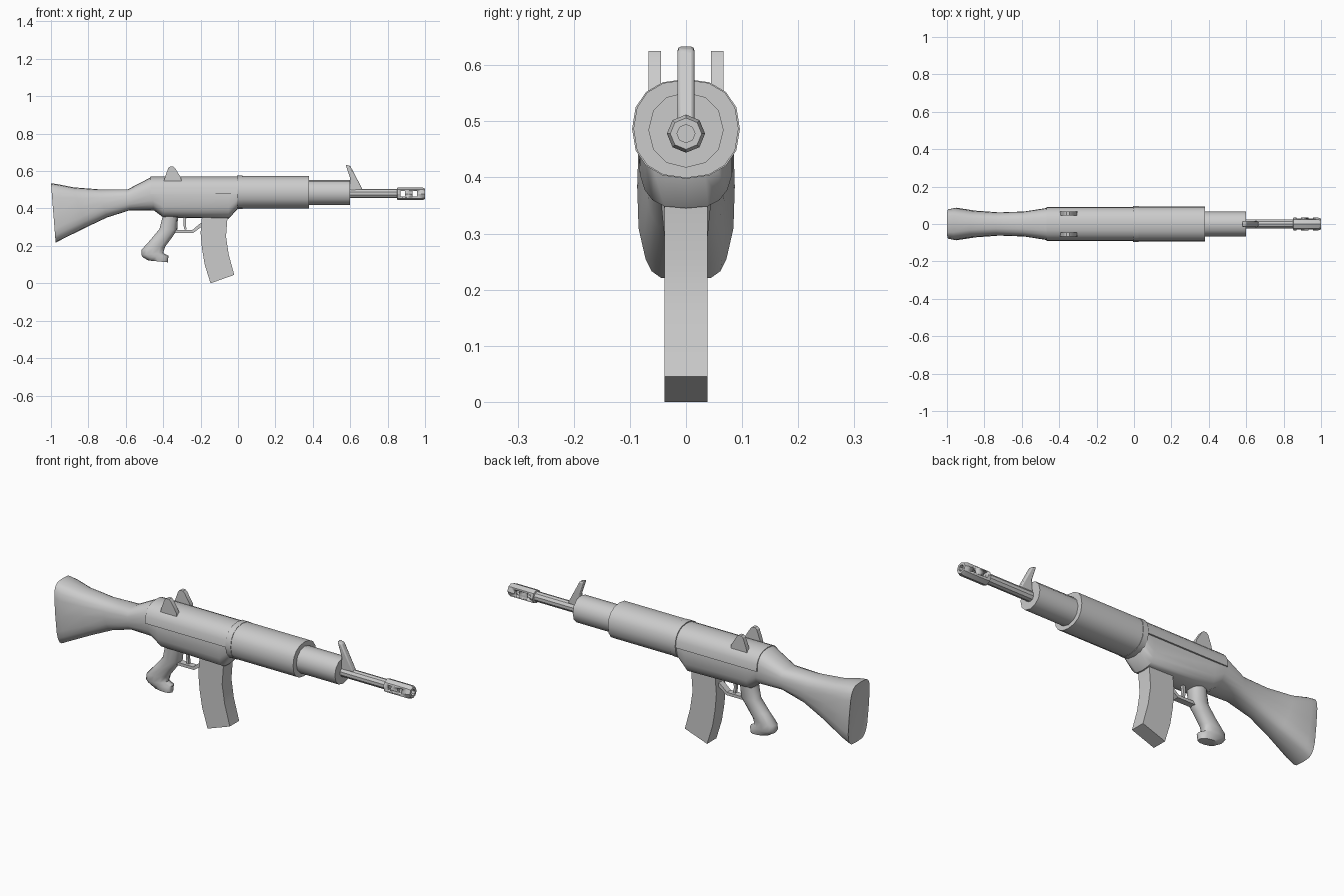
import bpy, bmesh, math

if "Cube" in bpy.data.objects:
    bpy.data.objects.remove(bpy.data.objects["Cube"])


def finish(name, bm, angle=35, bevel=0):
    bmesh.ops.recalc_face_normals(bm, faces=bm.faces)
    mesh = bpy.data.meshes.new(name)
    bm.to_mesh(mesh)
    bm.free()
    ob = bpy.data.objects.new(name, mesh)
    bpy.context.collection.objects.link(ob)
    if bevel:
        mod = ob.modifiers.new("bevel", 'BEVEL')
        mod.width, mod.segments = bevel, 2
    bpy.ops.object.select_all(action='DESELECT')
    ob.select_set(True)
    bpy.context.view_layer.objects.active = ob
    bpy.ops.object.shade_smooth_by_angle(angle=math.radians(angle))
    return ob


def loft(name, sections, n=16, half=False, angle=35):
    """Skin rounded rings; section = (xa, za, xb, zb, half width, roundness power)."""
    bm = bmesh.new()
    rings = []
    for xa, za, xb, zb, w, p in sections:
        ring = []
        for i in range(n):
            t = (i / (n - 1) - 0.5) * math.pi if half else i * 2 * math.pi / n
            c, s = (math.copysign(abs(v) ** (2 / p), v) for v in (math.cos(t), math.sin(t)))
            ring.append(bm.verts.new(((xa + xb) / 2 + c * (xa - xb) / 2, w * s,
                                      (za + zb) / 2 + c * (za - zb) / 2)))
        rings.append(ring)
    for a, b in zip(rings, rings[1:]):
        for i in range(n):
            j = (i + 1) % n
            bm.faces.new((a[i], a[j], b[j], b[i]))
    bm.faces.new(rings[0])
    bm.faces.new(rings[-1])
    return finish(name, bm, angle)


def tube(name, z, steps, n=16, p=2, squash=1):
    """Round part along x; steps = (x, radius)."""
    return loft(name, [(x, z + r, x, z - r, r * squash, p) for x, r in steps], n)


def prism(name, profile, w, y=0, bevel=0):
    """Side profile (x, z) extruded across y."""
    bm = bmesh.new()
    face = bm.faces.new([bm.verts.new((x, y - w, z)) for x, z in profile])
    out = bmesh.ops.extrude_face_region(bm, geom=[face])
    new = [v for v in out['geom'] if isinstance(v, bmesh.types.BMVert)]
    bmesh.ops.translate(bm, verts=new, vec=(0, 2 * w, 0))
    return finish(name, bm, 30, bevel)


# Stock flowing into the receiver, with a slightly hollow butt
loft("stock_and_receiver", [
    (-.985, .49, -.965, .28, .05, 3),
    (-1.0, .535, -.975, .217, .08, 4),
    (-.965, .53, -.935, .238, .087, 3.5),
    (-.88, .513, -.81, .30, .071, 3),
    (-.74, .502, -.70, .352, .062, 2.6),
    (-.59, .502, -.58, .39, .067, 2.6),
    (-.467, .566, -.45, .39, .087, 2.6),
    (-.40, .566, -.40, .352, .085, 3),
    (-.05, .566, -.05, .345, .085, 3),
    (0, .566, 0, .40, .085, 2.6)], n=20, angle=45)

# Receiver cover overhanging the lower half
loft("receiver_cover", [(x, .57, x, .386, .092, 2.4) for x in (-.467, 0)], n=11, half=True)

# Handguard, collar and forward sleeve
tube("handguard", .4865, [(0, .0875), (.38, .0875)], 16, 2.3, 1.07)
tube("collar", .4865, [(-.005, .089), (.025, .089)], 16, 2.3, 1.08)
tube("front_sleeve", .4845, [(.36, .067), (.60, .067)], 12, 2.1)

# Barrel and slotted muzzle
tube("barrel", .48, [(.58, .025), (.87, .025)], 10)
muzzle = tube("muzzle", .478, [(.85, .026), (.853, .034), (.985, .034), (1.0, .028),
                               (1.0, .016), (.865, .016)], 8)
for i, x in enumerate((.882, .944)):
    cutter = prism(f"slot_cutter_{i}", [(x - .012, .464), (x + .012, .464),
                                        (x + .012, .494), (x - .012, .494)], .06)
    cutter.hide_render = True
    cutter.hide_viewport = True
    mod = muzzle.modifiers.new("slot", 'BOOLEAN')
    mod.operation, mod.solver, mod.object = 'DIFFERENCE', 'EXACT', cutter

# Sights
prism("front_sight", [(.575, .635), (.60, .628), (.667, .50), (.595, .49), (.60, .56)],
      .015, bevel=.006)
for side, y in (("left", .056), ("right", -.056)):
    prism(f"rear_sight_{side}", [(-.40, .53), (-.39, .57), (-.372, .618), (-.362, .625), (-.346, .625),
                                 (-.336, .615), (-.305, .565), (-.30, .53)], .011, y)

# Pistol grip
loft("grip", [
    (-.40, .37, -.32, .37, .046, 2.4),
    (-.42, .29, -.325, .285, .038, 2.4),
    (-.47, .23, -.353, .245, .036, 2.4),
    (-.515, .18, -.39, .195, .037, 2.4),
    (-.517, .15, -.40, .162, .037, 2.4),
    (-.505, .137, -.372, .147, .036, 2.4),
    (-.48, .122, -.375, .112, .028, 2.4)], n=12, angle=50)

# Trigger and its guard
prism("trigger_guard", [(-.34, .284), (-.245, .284), (-.20, .322), (-.185, .31),
                        (-.24, .269), (-.34, .269)], .016)
prism("trigger", [(-.292, .37), (-.275, .37), (-.279, .315), (-.275, .287),
                  (-.287, .287), (-.292, .315)], .008)

# Curved magazine
prism("magazine", [(-.192, .37), (-.055, .37), (-.064, .25), (-.05, .155), (-.02, .045),
                   (-.147, 0), (-.178, .10), (-.193, .19), (-.20, .27)], .038)
